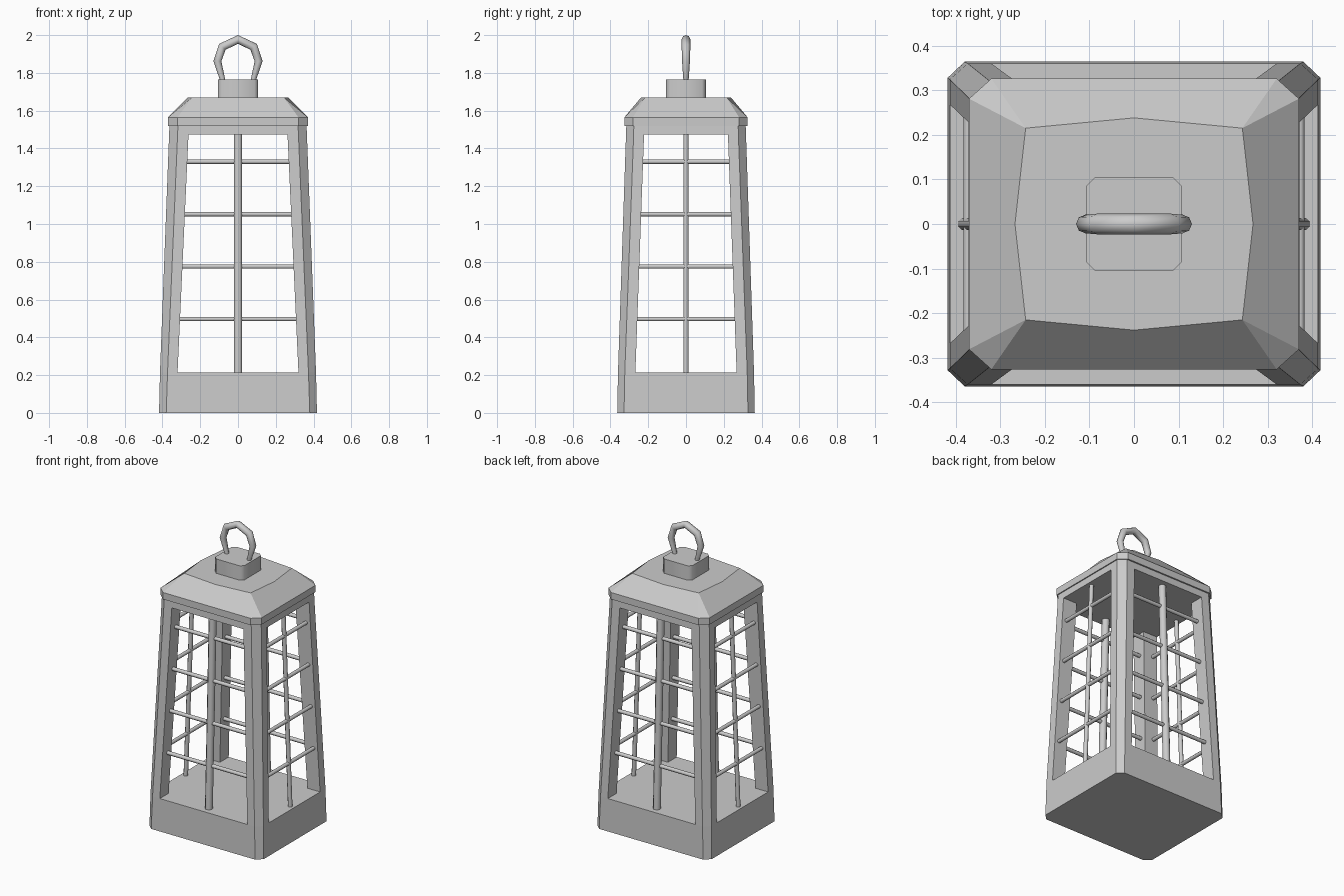
import bpy, bmesh, math
from mathutils import Vector

if "Cube" in bpy.data.objects:
    bpy.data.objects.remove(bpy.data.objects["Cube"])


def make(name, verts, faces):
    bm = bmesh.new()
    vs = [bm.verts.new(v) for v in verts]
    for f in faces:
        bm.faces.new([vs[i] for i in f])
    bmesh.ops.recalc_face_normals(bm, faces=bm.faces)
    me = bpy.data.meshes.new(name)
    bm.to_mesh(me)
    bm.free()
    ob = bpy.data.objects.new(name, me)
    bpy.context.collection.objects.link(ob)
    return ob


def loft(name, rings):
    """Skin equal-length rings of points and cap both ends."""
    n = len(rings[0])
    verts = [p for r in rings for p in r]
    faces = [list(range(n)), [len(verts) - n + i for i in range(n)]]
    for k in range(len(rings) - 1):
        for i in range(n):
            j = (i + 1) % n
            faces.append([k * n + i, k * n + j, (k + 1) * n + j, (k + 1) * n + i])
    return make(name, verts, faces)


def octagon(x, y, cx, cy, z):
    """Rectangle with chamfered corners."""
    q = [(x, y - cy), (x - cx, y)]
    pts = q + [(-a, b) for a, b in q[::-1]]
    pts += [(-a, -b) for a, b in pts]
    return [(a, b, z) for a, b in pts]


def lerp(z, z0, a, z1, b):
    return a + (b - a) * (z - z0) / (z1 - z0)


def outer(z):
    return lerp(z, .215, .413, 1.52, .363), lerp(z, .215, .36, 1.52, .316)


def window(z):
    return lerp(z, .215, .32, 1.475, .262), lerp(z, .215, .268, 1.475, .222)


def rod(name, a, b, r, sides=8):
    a, b = Vector(a), Vector(b)
    d = (b - a).normalized()
    u = d.orthogonal().normalized()
    w = d.cross(u)
    ang = [2 * math.pi * (i + .5) / sides for i in range(sides)]
    ob = loft(name, [[c + r * (math.cos(t) * u + math.sin(t) * w) for t in ang] for c in (a, b)])
    smooth(ob, 50)


def smooth(ob, deg):
    bpy.ops.object.select_all(action='DESELECT')
    ob.select_set(True)
    bpy.context.view_layer.objects.active = ob
    bpy.ops.object.shade_smooth_by_angle(angle=math.radians(deg))


# Base and header
loft("base", [octagon(.418, .364, .038, .036, 0), octagon(*outer(.215), .04, .036, .215)])
loft("header", [octagon(*outer(z), .045, .04, z) for z in (1.475, 1.52)])

# Four tapered corner posts
for sx in (-1, 1):
    for sy in (-1, 1):
        rings = []
        for z, c in ((.215, .04), (1.475, .045)):
            (X, Y), (wx, wy) = outer(z), window(z)
            sec = [(wx, wy), (X, wy), (X, Y - c * .9), (X - c, Y), (wx, Y)]
            rings.append([(sx * a, sy * b, z) for a, b in sec])
        loft("corner_post", rings)

# Window bars: one upright and four crossbars on each side
def bar_depth(z):
    return lerp(z, .215, .382, 1.475, .332), lerp(z, .215, .304, 1.475, .264)


for s in (-1, 1):
    lo, hi = bar_depth(.2), bar_depth(1.49)
    rod("front_back_upright", (0, s * lo[1], .2), (0, s * hi[1], 1.49), .024)
    rod("side_upright", (s * lo[0], 0, .2), (s * hi[0], 0, 1.49), .014)
    for z in (.497, .775, 1.052, 1.33):
        dx, dy = bar_depth(z)
        wx, wy = window(z)
        rod("front_back_crossbar", (-wx - .02, s * dy, z), (wx + .02, s * dy, z), .0125)
        rod("side_crossbar", (s * dx, -wy - .02, z), (s * dx, wy + .02, z), .0125)

# Roof: chamfered rim, sloped sides, eight-point flat top
rim = [octagon(.37, .326, .05, .045, z) for z in (1.52, 1.565)]
top = [(.267, 0), (.243, .215), (0, .238), (-.243, .215),
       (-.267, 0), (-.243, -.215), (0, -.238), (.243, -.215)]
verts = rim[0] + rim[1] + [(x, y, 1.67) for x, y in top]
faces = [list(range(8)), list(range(16, 24))]
faces += [[i, (i + 1) % 8, 8 + (i + 1) % 8, 8 + i] for i in range(8)]
for k in range(4):
    a, b, c = 8 + 2 * k, 9 + 2 * k, 8 + (2 * k + 2) % 8
    t = [16 + (2 * k + i) % 8 for i in (1, 2, 3)]
    faces += [[a, b, t[0]], [b, c, t[2], t[1], t[0]]]
make("roof", verts, faces)

# Cap block
cap = loft("cap_block", [octagon(.107, .105, .02, .02, z) for z in (1.66, 1.765)])
smooth(cap, 50)

# Handle: faceted ring, thinner toward its feet
half = [(.078, 1.75, .6), (.109, 1.862, .95), (.083, 1.938, 1.05)]
path = [(-x, z, r) for x, z, r in half] + [(0, 1.977, 1.05)] + half[::-1]
cu = bpy.data.curves.new("handle_path", 'CURVE')
cu.dimensions = '3D'
cu.bevel_depth = .022
cu.bevel_resolution = 2
cu.use_fill_caps = True
sp = cu.splines.new('POLY')
sp.points.add(len(path) - 1)
for p, (x, z, r) in zip(sp.points, path):
    p.co = (x, 0, z, 1)
    p.radius = r
handle = bpy.data.objects.new("handle", cu)
bpy.context.collection.objects.link(handle)
bpy.ops.object.select_all(action='DESELECT')
handle.select_set(True)
bpy.context.view_layer.objects.active = handle
bpy.ops.object.convert(target='MESH')
smooth(bpy.context.object, 50)
